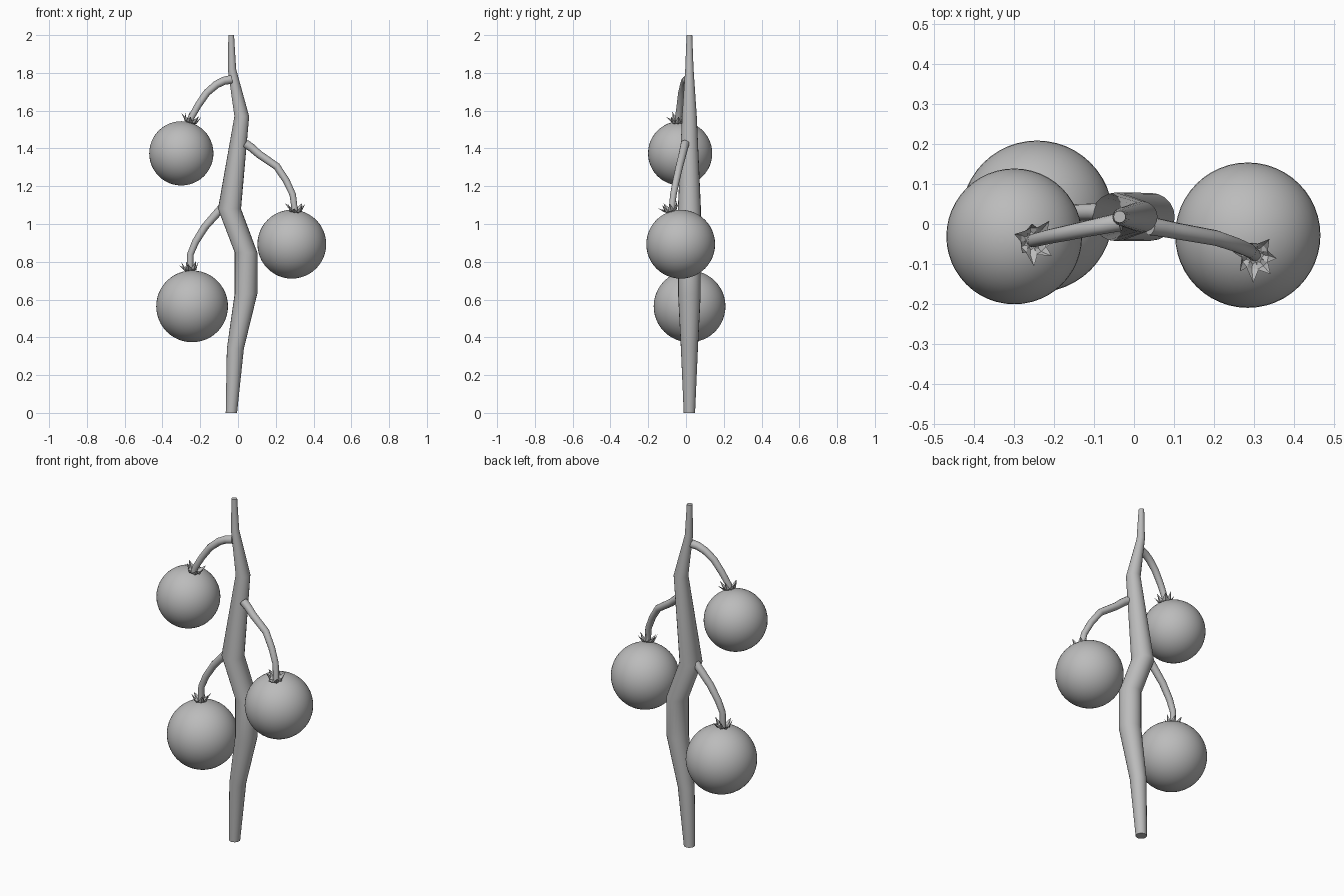
import bpy, bmesh, math
from mathutils import Vector

if "Cube" in bpy.data.objects:
    bpy.data.objects.remove(bpy.data.objects["Cube"])

mat = bpy.data.materials.new("plain grey")
mat.diffuse_color = (0.5, 0.5, 0.5, 1)
mat.use_nodes = True
mat.node_tree.nodes["Principled BSDF"].inputs["Base Color"].default_value = mat.diffuse_color


def finish(bm, name, smooth=True):
    bmesh.ops.recalc_face_normals(bm, faces=bm.faces)
    me = bpy.data.meshes.new(name)
    bm.to_mesh(me)
    bm.free()
    ob = bpy.data.objects.new(name, me)
    bpy.context.collection.objects.link(ob)
    me.materials.append(mat)
    if smooth:
        bpy.ops.object.select_all(action='DESELECT')
        ob.select_set(True)
        bpy.context.view_layer.objects.active = ob
        bpy.ops.object.shade_smooth_by_angle(angle=math.radians(40))
    return ob


def tube(name, pts, radii, sides, level=False):
    """Capped tube through pts; level keeps the rings horizontal."""
    bm = bmesh.new()
    pts = [Vector(p) for p in pts]
    rings = []
    for i, p in enumerate(pts):
        t = (pts[min(i + 1, len(pts) - 1)] - pts[max(i - 1, 0)]).normalized()
        if level:
            t = Vector((0, 0, 1))
        u = Vector((0, 1, 0)).cross(t).normalized()
        v = t.cross(u)
        rings.append([bm.verts.new(p + radii[i] * (u * math.cos(a) + v * math.sin(a)))
                      for a in (2 * math.pi * k / sides for k in range(sides))])
    for a, b in zip(rings, rings[1:]):
        for k in range(sides):
            n = (k + 1) % sides
            bm.faces.new((a[k], a[n], b[n], b[k]))
    bm.faces.new(rings[0])
    bm.faces.new(rings[-1])
    return finish(bm, name)


def fruit(name, centre, r):
    bm = bmesh.new()
    bmesh.ops.create_uvsphere(bm, u_segments=48, v_segments=24, radius=r)
    bmesh.ops.translate(bm, verts=bm.verts, vec=centre)
    return finish(bm, name)


def calyx(name, base, axis, n=7):
    """Ring of pointed sepals that spread up and out from the fruit."""
    bm = bmesh.new()
    q = Vector((0, 0, 1)).rotation_difference(Vector(axis).normalized())
    base = Vector(base)

    def vert(r, a, z):
        return bm.verts.new(base + q @ Vector((r * math.cos(a), r * math.sin(a), z)))
    for k in range(n):
        a = 2 * math.pi * k / n
        reach, rise = (0.062, 0.036) if k % 2 else (0.05, 0.05)
        root = vert(0.008, a, -0.006)
        left, right = vert(0.034, a - 0.5, 0.012), vert(0.034, a + 0.5, 0.012)
        mid, tip = vert(0.034, a, 0.004), vert(reach, a + 0.12, rise)
        for f in ((root, left, mid), (root, mid, right), (left, tip, mid), (mid, tip, right)):
            bm.faces.new(f)
    return finish(bm, name, smooth=False)


# Main stem: gently zigzagging and thickest in the middle
stem = [(-.035, 0, .03), (-.014, .34, .045), (.042, .63, .06), (.042, .85, .06),
        (-.045, 1.08, .061), (.02, 1.57, .039), (-.032, 1.82, .022), (-.036, 2, .015)]
tube("main_stem", [(x, .018, z) for x, z, r in stem], [r for x, z, r in stem], 20, level=True)

# Each truss: stalk path, fruit centre and fruit radius
trusses = {
    "upper_left": ([(-.035, .005, 1.765), (-.075, -.003, 1.758), (-.115, -.011, 1.738),
                    (-.165, -.022, 1.695), (-.21, -.031, 1.63), (-.25, -.041, 1.56),
                    (-.255, -.042, 1.53)],
                   (-.30, -.031, 1.374), .17),
    "right": ([(.04, -.005, 1.425), (.07, -.01, 1.405), (.11, -.018, 1.37), (.205, -.035, 1.305),
               (.255, -.052, 1.23), (.29, -.067, 1.155), (.302, -.077, 1.06)],
              (.285, -.028, .893), .182),
    "lower_left": ([(-.06, .028, 1.115), (-.10, .03, 1.07), (-.175, .028, .985), (-.225, .025, .905),
                    (-.252, .022, .84), (-.254, .02, .74)],
                   (-.243, .019, .564), .19),
}
for key, (path, centre, r) in trusses.items():
    n = len(path) - 1
    tube(key + "_stalk", path, [.023 - .007 * i / n for i in range(n + 1)], 12)
    fruit(key + "_fruit", centre, r)
    axis = (Vector(path[-1]) - Vector(centre)).normalized()
    calyx(key + "_calyx", Vector(centre) + axis * (r - .002), axis)
